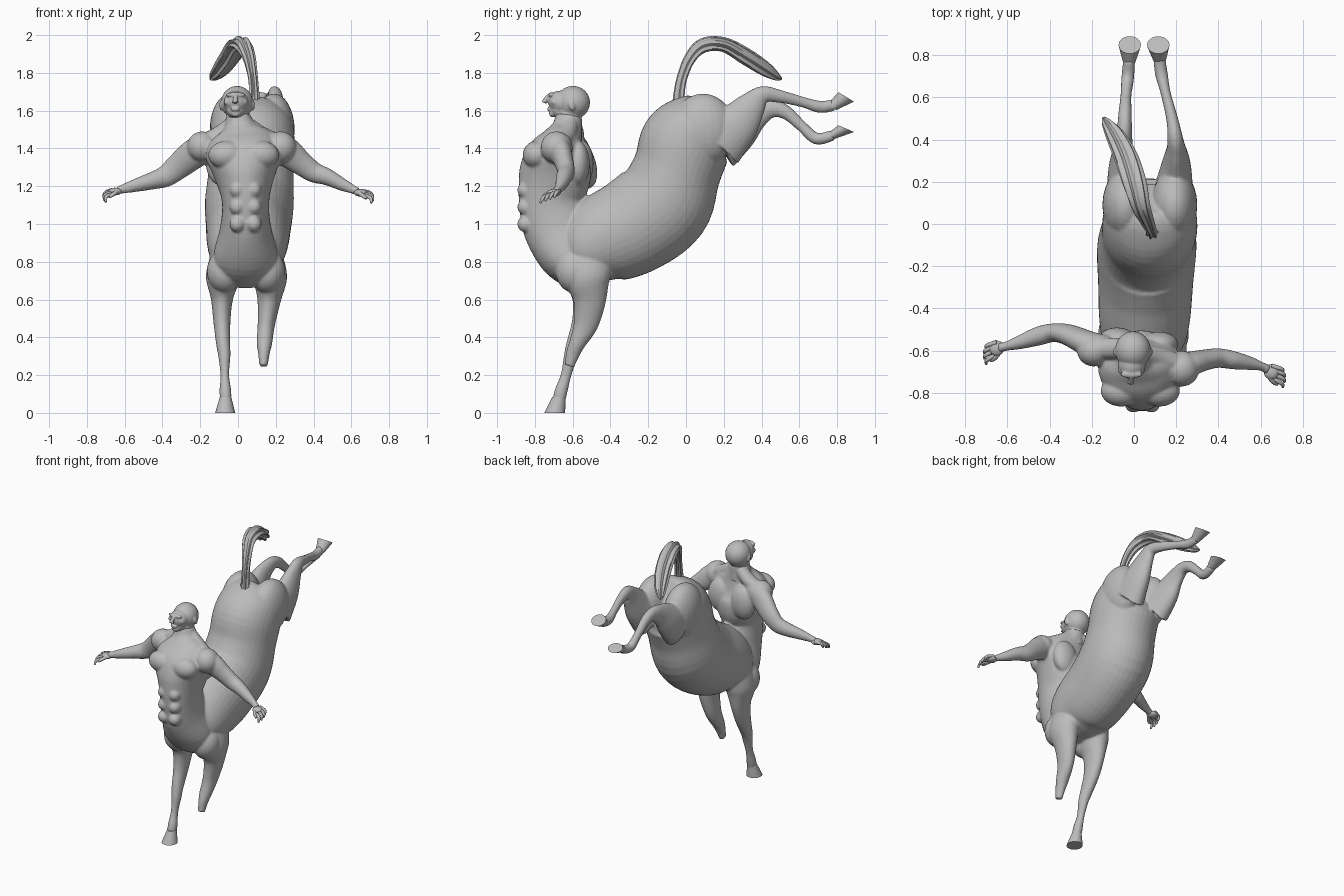
import bpy, bmesh, math
from mathutils import Vector, Matrix

if "Cube" in bpy.data.objects:
    bpy.data.objects.remove(bpy.data.objects["Cube"])

grey = bpy.data.materials.new("stone_grey")
grey.use_nodes = True
GREY = (0.5, 0.5, 0.5, 1)
grey.diffuse_color = GREY
bsdf = grey.node_tree.nodes["Principled BSDF"]
bsdf.inputs["Base Color"].default_value = GREY
bsdf.inputs["Roughness"].default_value = 0.7


def spline(pts, steps):
    """Smooth path through points of (x, y, z, width, height)."""
    if len(pts) < 3:
        return [list(p) for p in pts]
    out = []
    for i in range(len(pts) - 1):
        a, b, c, d = (pts[max(i - 1, 0)], pts[i], pts[i + 1], pts[min(i + 2, len(pts) - 1)])
        for s in range(steps):
            t = s / steps
            out.append([0.5 * (2 * q + (r - p) * t + (2 * p - 5 * q + 4 * r - u) * t * t
                               + (3 * q - p - 3 * r + u) * t ** 3)
                        for p, q, r, u in zip(a, b, c, d)])
    return out + [list(pts[-1])]


def tube(bm, pts, hint=(1, 0, 0), sides=24, axis=None, lobes=0, steps=5):
    """Loft of elliptical rings; width follows the hint direction."""
    path = spline(pts, steps)
    rings = []
    for i, p in enumerate(path):
        t = Vector(path[min(i + 1, len(path) - 1)][:3]) - Vector(path[max(i - 1, 0)][:3])
        t = (Vector(axis) if axis else t).normalized()
        w = Vector(hint)
        w = (w - t * w.dot(t)).normalized()
        h = t.cross(w)
        ring = []
        for k in range(sides):
            a = 2 * math.pi * k / sides
            m = 1 + 0.16 * math.cos(lobes * a) if lobes else 1
            ring.append(bm.verts.new(Vector(p[:3]) + w * p[3] * m * math.cos(a)
                                     + h * p[4] * m * math.sin(a)))
        rings.append(ring)
    for r, s in zip(rings, rings[1:]):
        for k in range(sides):
            j = (k + 1) % sides
            bm.faces.new((r[k], r[j], s[j], s[k]))
    bm.faces.new(rings[0][::-1])
    bm.faces.new(rings[-1])


def ball(bm, c, r, tilt=0):
    m = Matrix.Translation(c) @ Matrix.Rotation(tilt, 4, 'X') @ Matrix.Diagonal((*r, 1))
    bmesh.ops.create_uvsphere(bm, u_segments=24, v_segments=16, radius=1, matrix=m)


def finish(bm, name, voxel=0, smooth=3, angle=40):
    bmesh.ops.recalc_face_normals(bm, faces=bm.faces)
    me = bpy.data.meshes.new(name)
    bm.to_mesh(me)
    bm.free()
    me.materials.append(grey)
    ob = bpy.data.objects.new(name, me)
    bpy.context.collection.objects.link(ob)
    bpy.ops.object.select_all(action='DESELECT')
    ob.select_set(True)
    bpy.context.view_layer.objects.active = ob
    bpy.ops.object.shade_smooth_by_angle(angle=math.radians(angle))
    if voxel:  # fuse overlapping muscles into one skin
        rm = ob.modifiers.new("fuse", 'REMESH')
        rm.mode, rm.voxel_size, rm.use_smooth_shade = 'VOXEL', voxel, True
        sm = ob.modifiers.new("soften", 'SMOOTH')
        sm.factor, sm.iterations = 0.5, smooth
    return ob


# Horse barrel, from chest to rump
bm = bmesh.new()
tube(bm, [(.045, -.62, .76, .12, .10), (.045, -.55, .83, .19, .18), (.05, -.45, .91, .215, .235),
          (.055, -.28, .99, .225, .26), (.06, -.125, 1.11, .235, .265), (.07, -.05, 1.28, .225, .235),
          (.075, 0, 1.43, .225, .24), (.075, .07, 1.53, .21, .19), (.08, .12, 1.57, .15, .12)], sides=40)
# Haunches and chest lobes
for x in (-.04, .19):
    ball(bm, (x, .09, 1.5), (.11, .17, .19))
for x in (-.07, .155):
    ball(bm, (x, -.59, .75), (.095, .1, .115))

# Human torso rising from the chest
tube(bm, [(.04, -.55, .70, .13, .08), (.04, -.62, .82, .17, .15), (.04, -.68, .98, .135, .18),
          (.04, -.715, 1.12, .125, .17), (.035, -.695, 1.25, .16, .19), (.03, -.68, 1.36, .20, .17),
          (.02, -.65, 1.45, .17, .11), (.01, -.63, 1.51, .09, .08), (0, -.62, 1.57, .065, .07)], sides=36)
# Chest, abdomen and shoulder blade muscles
for s in (-1, 1):
    ball(bm, (.03 + s * .09, -.79, 1.365), (.098, .075, .075))
    ball(bm, (.02 + s * .1, -.56 - s * .01, 1.32), (.09, .06, .12))
    for z in (1.0, 1.09, 1.18):
        ball(bm, (.04 + s * .043, -.848, z), (.042, .045, .044))
# Shoulders and neck slopes
ball(bm, (-.19, -.60, 1.41), (.08, .075, .08))
ball(bm, (.225, -.685, 1.405), (.085, .085, .085))
tube(bm, [(-.01, -.60, 1.55, .04, .04), (-.09, -.59, 1.48, .05, .045), (-.19, -.59, 1.42, .05, .05)], (0, 1, 0))
tube(bm, [(.02, -.61, 1.55, .04, .04), (.11, -.63, 1.48, .05, .045), (.22, -.67, 1.42, .05, .05)], (0, 1, 0))

# Arms
tube(bm, [(-.13, -.60, 1.42, .07, .07), (-.22, -.565, 1.38, .06, .08), (-.31, -.525, 1.31, .05, .07),
          (-.38, -.515, 1.255, .044, .058), (-.45, -.53, 1.23, .045, .047), (-.54, -.56, 1.205, .033, .035),
          (-.61, -.58, 1.185, .021, .024), (-.64, -.585, 1.177, .024, .02)], (0, 1, 0))
tube(bm, [(.15, -.68, 1.42, .07, .07), (.25, -.665, 1.385, .06, .08), (.33, -.645, 1.325, .05, .065),
          (.40, -.635, 1.275, .046, .055), (.47, -.645, 1.25, .043, .045), (.55, -.66, 1.21, .032, .034),
          (.605, -.675, 1.185, .021, .024), (.635, -.69, 1.172, .024, .02)], (0, 1, 0))

# Front legs; the left one ends below the knee
tube(bm, [(-.07, -.5, .85, .07, .12), (-.08, -.52, .72, .09, .12), (-.085, -.515, .6, .058, .088),
          (-.085, -.54, .48, .045, .065), (-.078, -.59, .36, .037, .045), (-.072, -.61, .30, .032, .037),
          (-.07, -.635, .2, .023, .028), (-.067, -.66, .12, .031, .034), (-.065, -.672, .07, .03, .034)])
tube(bm, [(.16, -.5, .85, .07, .12), (.17, -.52, .72, .09, .12), (.165, -.51, .6, .063, .088),
          (.15, -.53, .47, .046, .066), (.14, -.575, .37, .041, .044), (.137, -.6, .31, .03, .036),
          (.135, -.617, .248, .022, .026)])
# Hind legs kicking backward
tube(bm, [(.19, .17, 1.44, .09, .16), (.2, .27, 1.53, .07, .12), (.2, .35, 1.63, .046, .077),
          (.195, .41, 1.685, .036, .046), (.18, .5, 1.675, .028, .034), (.15, .62, 1.645, .024, .028),
          (.13, .71, 1.62, .03, .032), (.12, .785, 1.63, .028, .03)])
tube(bm, [(-.04, .17, 1.44, .09, .16), (-.05, .27, 1.5, .07, .12), (-.05, .36, 1.57, .046, .08),
          (-.045, .45, 1.61, .036, .05), (-.042, .53, 1.59, .031, .037), (-.038, .61, 1.52, .026, .029),
          (-.03, .69, 1.452, .03, .031), (-.023, .78, 1.47, .028, .028)])
finish(bm, "centaur_body", 0.008)

# Head: skull, face, jaw, brow, nose, lips, ears and neck
bm = bmesh.new()
tube(bm, [(.01, -.625, 1.46, .068, .075), (0, -.622, 1.54, .062, .07), (0, -.615, 1.62, .06, .065)])
ball(bm, (-.005, -.598, 1.643), (.085, .09, .088))
ball(bm, (-.01, -.66, 1.642), (.066, .072, .062), -.4)
ball(bm, (-.012, -.672, 1.605), (.052, .045, .045))
ball(bm, (-.012, -.705, 1.585), (.026, .02, .02))
ball(bm, (-.012, -.712, 1.683), (.053, .018, .014))
ball(bm, (-.014, -.722, 1.608), (.024, .013, .012))
tube(bm, [(-.013, -.72, 1.685, .011, .01), (-.014, -.742, 1.662, .012, .012),
          (-.015, -.752, 1.642, .018, .014)], sides=12)
for s in (-1, 1):
    ball(bm, (-.005 + s * .083, -.605, 1.628), (.011, .018, .028), .3)
    ball(bm, (-.012 + s * .043, -.69, 1.645), (.02, .025, .02))
finish(bm, "head", 0.005, 2)

# Hands: palm, four bent fingers and a thumb
for name, palm, tip in (("left_hand", (.65, -.70, 1.165), (.705, -.735, 1.125)),
                        ("right_hand", (-.65, -.588, 1.172), (-.70, -.625, 1.13))):
    bm = bmesh.new()
    p, q = Vector(palm), Vector(tip)
    side = 1 if p.x > 0 else -1
    ball(bm, p, (.036, .036, .02))
    for i in range(4):
        off = Vector((side * .006 * (1.5 - abs(i - 1.5)), .019 * (i - 1.5), .007 * (i - 1.5)))
        mid = p.lerp(q, .6) + off * 1.2 + Vector((side * .016, 0, .012))
        tube(bm, [(*(p + off), .011, .011), (*mid, .010, .010), (*(q + off * 1.3), .006, .006)],
             (0, 1, 0), 10, steps=4)
    a, b, c = (p + Vector(v) for v in ((-side * .01, -.02, 0), (side * .01, -.048, -.015),
                                       (side * .03, -.06, -.03)))
    tube(bm, [(*a, .013, .013), (*b, .011, .011), (*c, .007, .007)], (0, 1, 0), 10, steps=4)
    finish(bm, name)

# Hooves flare toward flat soles
for name, top, sole, axis in (
        ("right_front_hoof", (-.066, -.672, .085, .03, .035), (-.068, -.695, 0, .053, .055), (0, 0, -1)),
        ("left_hind_hoof", (.122, .772, 1.618, .028, .028), (.115, .848, 1.673, .053, .048), (0, .52, .85)),
        ("right_hind_hoof", (-.023, .765, 1.462, .028, .026), (-.02, .848, 1.505, .053, .045), (0, .4, .92))):
    bm = bmesh.new()
    tube(bm, [top, sole], axis=axis)
    finish(bm, name)

# Tail with grooved strands
bm = bmesh.new()
tube(bm, [(.085, -.04, 1.65, .028, .028), (.08, -.025, 1.76, .023, .025), (.06, .02, 1.875, .03, .028),
          (.03, .09, 1.945, .04, .035), (0, .2, 1.95, .05, .035), (-.04, .32, 1.885, .05, .04),
          (-.09, .42, 1.82, .04, .035), (-.13, .48, 1.78, .022, .02), (-.145, .505, 1.768, .006, .006)],
     sides=48, lobes=7)
finish(bm, "tail")
